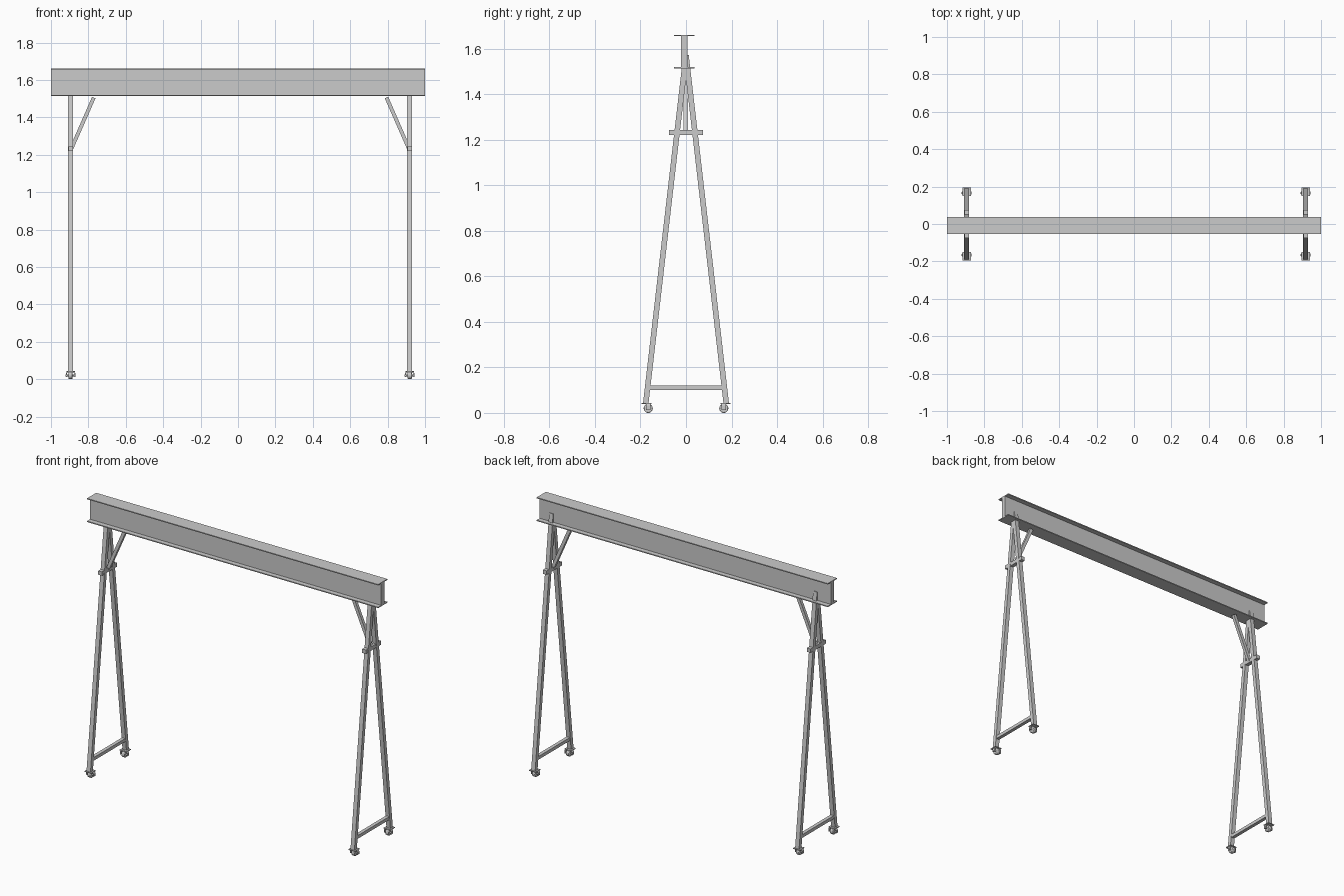
import bpy, bmesh, math
from mathutils import Vector, Matrix

if "Cube" in bpy.data.objects:
    bpy.data.objects.remove(bpy.data.objects["Cube"])


def finish(name, bm):
    bmesh.ops.recalc_face_normals(bm, faces=bm.faces[:])
    me = bpy.data.meshes.new(name)
    bm.to_mesh(me)
    bm.free()
    ob = bpy.data.objects.new(name, me)
    bpy.context.collection.objects.link(ob)
    return ob


def extrude_profile(name, pts, vec):
    """Solid from a closed 3D outline swept along vec."""
    bm = bmesh.new()
    face = bm.faces.new([bm.verts.new(p) for p in pts])
    geo = bmesh.ops.extrude_face_region(bm, geom=[face])["geom"]
    verts = [g for g in geo if isinstance(g, bmesh.types.BMVert)]
    bmesh.ops.translate(bm, verts=verts, vec=vec)
    return finish(name, bm)


def bar(name, a, b, w, d):
    """Square bar from a to b; w is along the side axis, d across it."""
    a, b = Vector(a), Vector(b)
    z = (b - a).normalized()
    x = Vector((1, 0, 0))
    if abs(z.x) > 0.2:
        x = Vector((0, 1, 0))
    y = z.cross(x).normalized()
    rot = Matrix((x, y, z)).transposed().to_4x4()
    bm = bmesh.new()
    bmesh.ops.create_cube(bm, size=1, matrix=Matrix.Translation((a + b) / 2) @ rot
                          @ Matrix.Diagonal((w, d, (b - a).length, 1)))
    return finish(name, bm)


def disc(name, c, r, length, bevel=0.0):
    """Cylinder lying along x."""
    bm = bmesh.new()
    bmesh.ops.create_cone(bm, cap_ends=True, segments=24, radius1=r, radius2=r, depth=length,
                          matrix=Matrix.Translation(c) @ Matrix.Rotation(math.pi / 2, 4, 'Y'))
    ob = finish(name, bm)
    if bevel:
        m = ob.modifiers.new("bevel", 'BEVEL')
        m.width = bevel
        m.segments = 2
    bpy.context.view_layer.objects.active = ob
    ob.select_set(True)
    bpy.ops.object.shade_smooth_by_angle()
    ob.select_set(False)


# I-beam
Z0, Z1, T, YC, F, W = 1.514, 1.661, 0.006, -0.008, 0.045, 0.015
half = [(F, Z0), (F, Z0 + T), (W, Z0 + T), (W, Z1 - T), (F, Z1 - T), (F, Z1)]
outline = half + [(-y, z) for y, z in reversed(half)]
extrude_profile("i_beam", [(-1, YC + y, z) for y, z in outline], (2, 0, 0))

for side, x, inward in (("left", -0.895, 1), ("right", 0.918, -1)):
    # A-frame crossbars
    bar(side + "_lower_crossbar", (x, -0.166, 0.111), (x, 0.166, 0.111), 0.022, 0.020)
    bar(side + "_upper_crossbar", (x, -0.075, 1.232), (x, 0.075, 1.232), 0.025, 0.024)
    # diagonal brace up to the beam
    bar(side + "_brace", (x + 0.003 * inward, -0.001, 1.23),
        (x + 0.124 * inward, -0.001, 1.506), 0.019, 0.020)

    for end, s in (("front", -1), ("back", 1)):
        tag = f"{side}_{end}_"
        # sloping leg
        bar(tag + "leg", (x, 0.177 * s, 0.04), (x, 0, 1.572), 0.027, 0.024)
        # caster: mounting plate, bent fork, wheel and axle
        y = 0.166 * s
        bar(tag + "caster_plate", (x, 0.151 * s, 0.042), (x, 0.195 * s, 0.042), 0.046, 0.005)
        fork = [(0.025, 0.013), (0.025, 0.032), (0.019, 0.041)]
        inner = [(0.014, 0.037), (0.020, 0.030), (0.020, 0.013)]
        ring = fork + [(-a, b) for a, b in reversed(fork)]
        ring += [(-a, b) for a, b in reversed(inner)] + inner
        extrude_profile(tag + "caster_fork", [(x + a, y - 0.009, b) for a, b in ring], (0, 0.018, 0))
        disc(tag + "wheel", (x, y, 0.020), 0.020, 0.022, 0.004)
        disc(tag + "axle", (x, y, 0.020), 0.005, 0.053)
